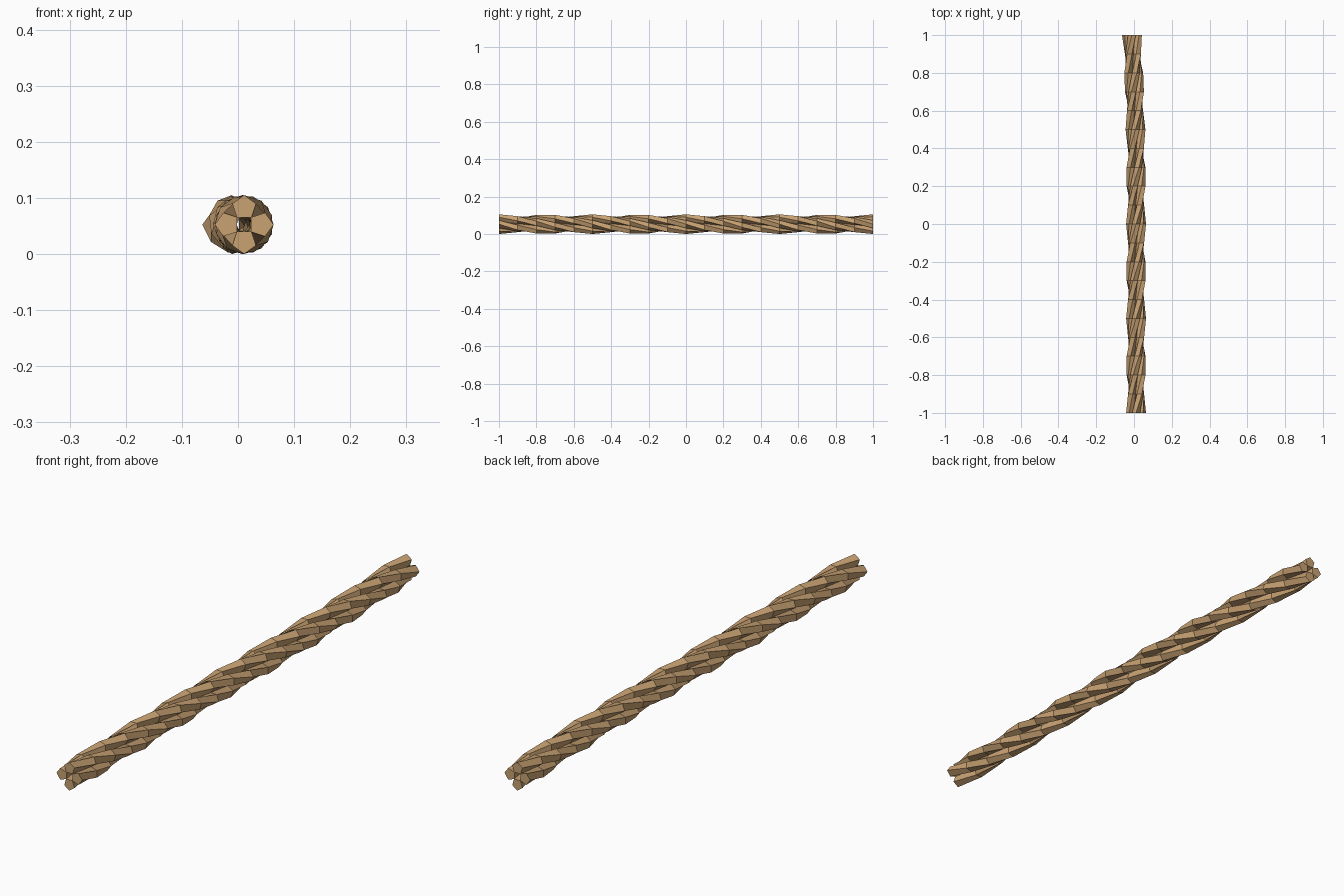
import bpy, bmesh, math

if "Cube" in bpy.data.objects:
    bpy.data.objects.remove(bpy.data.objects["Cube"])

STRANDS, SIDES, STEPS = 4, 5, 20
ORBIT, RADIUS = 0.0304, 0.0221      # strand distance from the rope axis, strand radius
CENTRE_Z = ORBIT + RADIUS

tan = bpy.data.materials.new("rope tan")
tan.diffuse_color = (0.58, 0.36, 0.17, 1)
tan.use_nodes = True
tan.node_tree.nodes["Principled BSDF"].inputs["Base Color"].default_value = tan.diffuse_color


def axis_x(y):
    """Rope axis: straight, with a slight sideways bend at the back end."""
    return 0.011 - 0.022 * (max(0, y - 0.2) / 0.8) ** 2


def add_strand(index):
    bm = bmesh.new()
    rings = []
    for step in range(STEPS + 1):
        y = -1 + 2 * step / STEPS
        # two full turns over the length, from +z towards +x
        turn = 4 * math.pi * step / STEPS + 2 * math.pi * index / STRANDS
        ring = []
        for side in range(SIDES):
            a = 2 * math.pi * side / SIDES
            out, across = ORBIT + RADIUS * math.cos(a), RADIUS * math.sin(a)
            x = out * math.sin(turn) + across * math.cos(turn)
            z = out * math.cos(turn) - across * math.sin(turn)
            ring.append(bm.verts.new((axis_x(y) + x, y, CENTRE_Z + z)))
        rings.append(ring)
    # strand sides
    for a, b in zip(rings, rings[1:]):
        for i in range(SIDES):
            j = (i + 1) % SIDES
            bm.faces.new((a[i], a[j], b[j], b[i]))
    # end caps
    bm.faces.new(rings[0])
    bm.faces.new(rings[-1])
    bmesh.ops.recalc_face_normals(bm, faces=bm.faces)
    mesh = bpy.data.meshes.new(f"rope_strand_{index + 1}")
    bm.to_mesh(mesh)
    bm.free()
    mesh.materials.append(tan)
    bpy.context.collection.objects.link(bpy.data.objects.new(mesh.name, mesh))


for n in range(STRANDS):
    add_strand(n)
